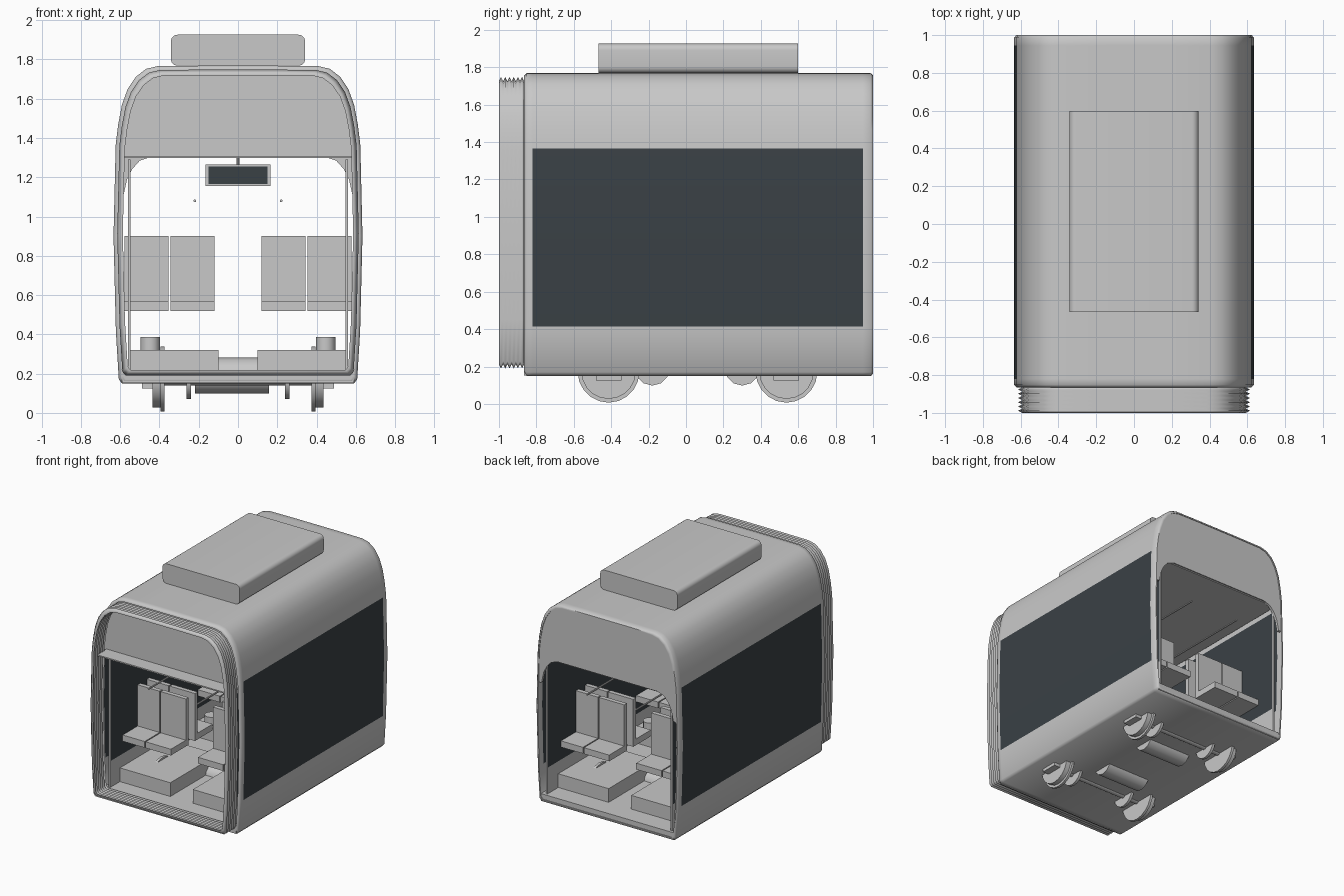
import bpy, bmesh, math
from mathutils import Matrix, Vector

cube = bpy.data.objects.get("Cube")
if cube:
    bpy.data.objects.remove(cube)


def material(name, color):
    m = bpy.data.materials.new(name)
    m.use_nodes = True
    m.diffuse_color = (*color, 1)
    m.node_tree.nodes["Principled BSDF"].inputs["Base Color"].default_value = (*color, 1)
    return m


GREY = material("light grey", (0.58, 0.58, 0.58))
GLASS = material("dark glass", (0.042, 0.052, 0.06))


def finish(name, bm, mats=(GREY,), smooth=None):
    bmesh.ops.recalc_face_normals(bm, faces=bm.faces)
    me = bpy.data.meshes.new(name)
    bm.to_mesh(me)
    bm.free()
    ob = bpy.data.objects.new(name, me)
    bpy.context.collection.objects.link(ob)
    for m in mats:
        me.materials.append(m)
    if smooth:
        bpy.ops.object.select_all(action="DESELECT")
        ob.select_set(True)
        bpy.context.view_layer.objects.active = ob
        bpy.ops.object.shade_smooth_by_angle(angle=math.radians(smooth))
    return ob


def box(name, x, y, z, mat=GREY):
    bm = bmesh.new()
    bmesh.ops.create_cube(bm, size=1)
    for v in bm.verts:
        v.co = Vector([(a + b) / 2 + c * (b - a) for (a, b), c in zip((x, y, z), v.co)])
    return finish(name, bm, (mat,))


def rod(name, start, end, radius, sides=16):
    a, b = Vector(start), Vector(end)
    bm = bmesh.new()
    turn = (b - a).to_track_quat("Z", "Y").to_matrix().to_4x4()
    bmesh.ops.create_cone(bm, cap_ends=True, segments=sides, radius1=radius, radius2=radius,
                          depth=(b - a).length, matrix=Matrix.Translation((a + b) / 2) @ turn)
    return finish(name, bm, smooth=40)


def prism(name, points, y0, y1, smooth=30):
    bm = bmesh.new()
    face = bm.faces.new([bm.verts.new((x, y0, z)) for x, z in points])
    out = bmesh.ops.extrude_face_region(bm, geom=[face])
    for v in out["geom"]:
        if isinstance(v, bmesh.types.BMVert):
            v.co.y = y1
    return finish(name, bm, smooth=smooth)


def mirrored(half):
    return half + [(-x, z) for x, z in reversed(half)]


def loft(points, stations):
    """Closed skin through (y, inset) rings, wrapping last to first."""
    bm = bmesh.new()
    rings = [[bm.verts.new((x * (1 - i / 0.63), y, 0.96 + (z - 0.96) * (1 - i / 0.8)))
              for x, z in points] for y, i in stations]
    n = len(points)
    for r, ring in enumerate(rings):
        nxt = rings[(r + 1) % len(rings)]
        for k in range(n):
            j = (k + 1) % n
            bm.faces.new((ring[k], ring[j], nxt[j], nxt[k]))
    return bm


# Body shell with side windows chosen by position
HALF = [(0.59, 0.15), (0.607, 0.17), (0.622, 0.415), (0.634, 0.9), (0.623, 1.365), (0.61, 1.47),
        (0.591, 1.57), (0.562, 1.65), (0.52, 1.712), (0.468, 1.752), (0.41, 1.766), (0.2, 1.768)]
PROFILE = mirrored(HALF)
bm = loft(PROFILE, [(-0.865, 0.012), (-0.852, 0), (-0.82, 0), (0.945, 0), (0.987, 0), (1, 0.01),
                    (1, 0.02), (0.945, 0.02), (-0.82, 0.02), (-0.865, 0.02)])
for f in bm.faces:
    c = f.calc_center_median()
    if abs(c.x) > 0.55 and 0.42 < c.z < 1.36 and abs(c.y - 0.06) < 0.5:
        f.material_index = 1
finish("body_shell", bm, (GREY, GLASS), 50)

# Folded bellows on the front end
FOLDS = 6
step = 0.135 / (2 * FOLDS)
stations = [(-1 + k * step, 0.0 if k % 2 else 0.023) for k in range(2 * FOLDS + 1)]
stations += [(y, i + 0.006) for y, i in reversed(stations)]
small = [(x * 0.97, 0.19 + (z - 0.15) * 0.963) for x, z in PROFILE]
finish("bellows", loft(small, stations), smooth=140)

# End panels, ceiling and floor
inner = [(x * 0.975, 0.96 + (z - 0.96) * 0.98) for x, z in HALF]
arch = [(0.585, 1.1), (0.565, 1.19), (0.54, 1.24), (0.50, 1.285), (0.44, 1.305)]
crown = [p for p in inner if p[1] > 1.32]
prism("rear_panel", mirrored(arch[::-1] + [(0.612, 1.1)] + crown), 0.975, 0.995)
prism("front_panel", mirrored([(0.607, 1.3)] + crown), -0.83, -0.82)
box("ceiling", (-0.585, 0.585), (-0.95, 0.985), (1.297, 1.307))
box("floor", (-0.59, 0.59), (-0.865, 0.995), (0.152, 0.21))

# Inner side walls with a framed glazed band
for s, side in ((-1, "right"), (1, "left")):
    x = sorted((s * 0.547, s * 0.56))
    for part, y, z, mat in (("lower_wall", (-0.84, 0.975), (0.2, 0.42), GREY),
                            ("inner_window", (-0.83, 0.965), (0.42, 1.25), GLASS),
                            ("front_post", (-0.84, -0.83), (0.42, 1.25), GREY),
                            ("rear_post", (0.965, 0.975), (0.42, 1.25), GREY),
                            ("upper_rail", (-0.84, 0.975), (1.25, 1.29), GREY)):
        box(f"{side}_{part}", x, y, z, mat)
    rod(f"{side}_handrail", (s * 0.22, -0.82, 1.08), (s * 0.22, 0.94, 1.08), 0.007, 8)

# Roof unit with rounded long edges
R = 0.035
corner = [(0.342 - R + R * math.cos(a), R * math.sin(a))
          for a in (math.radians(15 * k) for k in range(7))]
lower = [(x, 1.768 + R - z) for x, z in reversed(corner)]
upper = [(x, 1.926 - R + z) for x, z in corner]
prism("roof_unit", mirrored(lower + upper), -0.467, 0.598)

# Hanging display
box("display_case", (-0.165, 0.165), (0.04, 0.09), (1.155, 1.265))
box("display_front", (-0.15, 0.15), (0.035, 0.04), (1.165, 1.255), GLASS)
box("display_back", (-0.15, 0.15), (0.09, 0.095), (1.165, 1.255), GLASS)
rod("display_hanger", (0, 0.065, 1.26), (0, 0.065, 1.3), 0.007, 8)


def seat(x, y, d):
    """Cushion and backrest facing the d direction along y."""
    xs = (x - 0.112, x + 0.112)
    box("seat_cushion", xs, sorted((y + d * 0.04, y + d * 0.265)), (0.52, 0.57))
    box("seat_back", xs, sorted((y + d * 0.04, y + d * 0.075)), (0.57, 0.9))


# Two bays, each with plinths, back to back seats and a wheelset
for bay, y, motor_y in (("front", -0.414, -0.18), ("rear", 0.537, 0.30)):
    rod(f"{bay}_axle", (-0.4, y, 0.17), (0.4, y, 0.17), 0.03)
    rod(f"{bay}_motor", (-0.22, motor_y, 0.19), (0.157, motor_y, 0.19), 0.092, 12)
    for s in (-1, 1):
        box(f"{bay}_plinth", sorted((s * 0.1, s * 0.555)), (y - 0.3, y + 0.3), (0.2, 0.32))
        for x in (0.232, 0.465):
            for d in (-1, 1):
                seat(s * x, y, d)
        rod(f"{bay}_wheel_flange", (s * 0.375, y, 0.172), (s * 0.395, y, 0.172), 0.165, 20)
        rod(f"{bay}_wheel_tread", (s * 0.395, y, 0.172), (s * 0.435, y, 0.172), 0.145, 20)
        rod(f"{bay}_brake_disc", (s * 0.24, y, 0.17), (s * 0.262, y, 0.17), 0.1, 16)
        box(f"{bay}_axle_box", sorted((s * 0.41, s * 0.49)), (y - 0.068, y + 0.068), (0.125, 0.17))
        rod(f"{bay}_damper", (s * 0.447, motor_y, 0.31), (s * 0.447, motor_y, 0.387), 0.05, 12)
